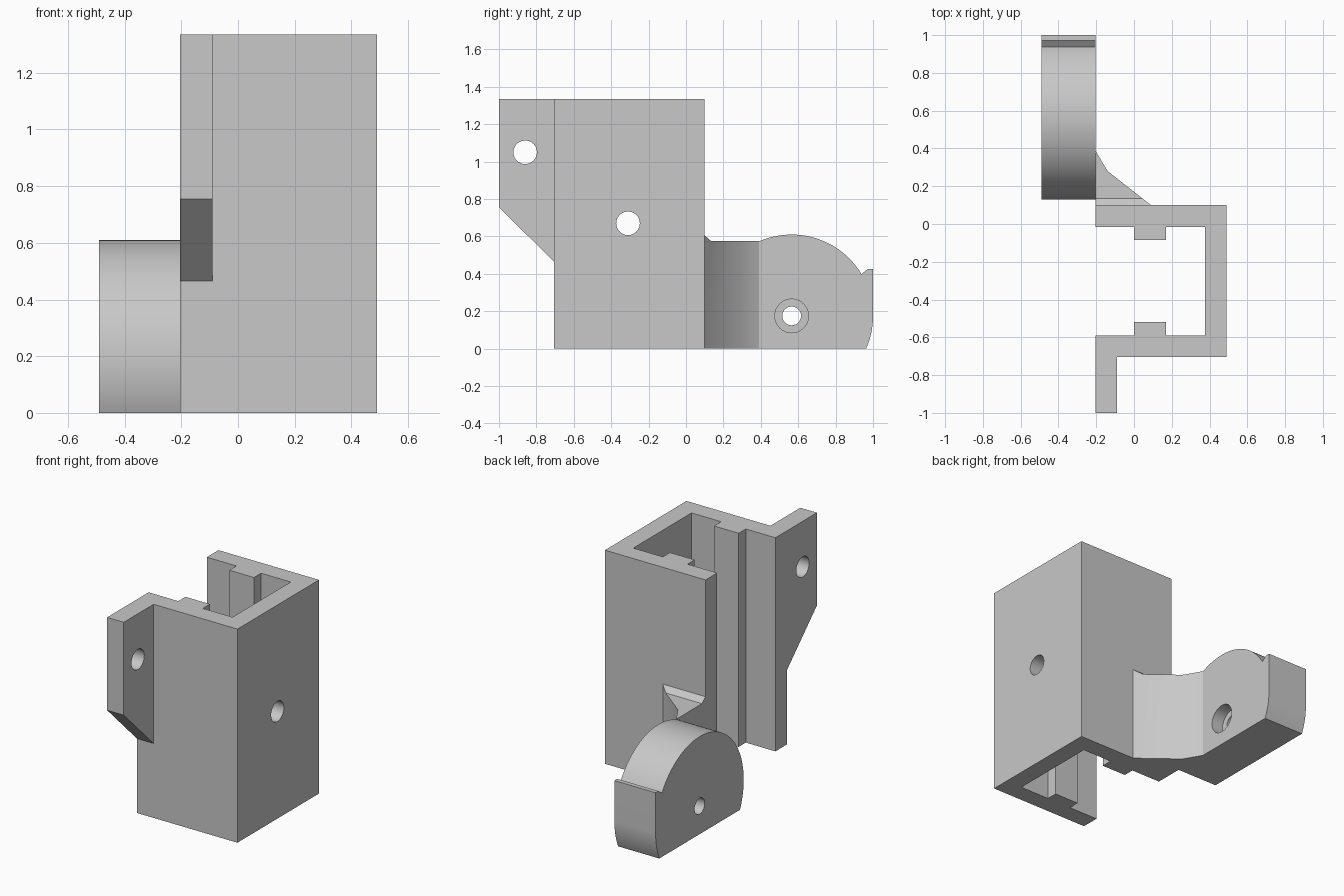
import bpy, bmesh
from math import cos, sin, pi, radians, atan2
from mathutils import Vector

if "Cube" in bpy.data.objects:
    bpy.data.objects.remove(bpy.data.objects["Cube"])

GREY = (0.58, 0.58, 0.58, 1)
mat = bpy.data.materials.new("plain grey")
mat.use_nodes = True
mat.diffuse_color = GREY
mat.node_tree.nodes["Principled BSDF"].inputs["Base Color"].default_value = GREY


def prism(name, points, low, high, axis):
    """Extrude a profile: (x, y) points along z, or (y, z) points along x."""
    place = (lambda a, b: (a, b, low)) if axis == "z" else (lambda a, b: (low, a, b))
    shift = Vector((0, 0, high - low)) if axis == "z" else Vector((high - low, 0, 0))
    bm = bmesh.new()
    face = bm.faces.new([bm.verts.new(place(a, b)) for a, b in points])
    new = bmesh.ops.extrude_face_region(bm, geom=[face])["geom"]
    bmesh.ops.translate(bm, vec=shift, verts=[v for v in new if isinstance(v, bmesh.types.BMVert)])
    bmesh.ops.recalc_face_normals(bm, faces=bm.faces)
    mesh = bpy.data.meshes.new(name)
    bm.to_mesh(mesh)
    bm.free()
    mesh.materials.append(mat)
    obj = bpy.data.objects.new(name, mesh)
    bpy.context.collection.objects.link(obj)
    return obj


def arc(y, z, r, start, end, steps):
    angles = [start + (end - start) * i / steps for i in range(steps + 1)]
    return [(y + r * cos(a), z + r * sin(a)) for a in angles]


def combine(obj, tool, operation):
    """Apply a boolean and remove the helper."""
    tool.hide_render = True
    mod = obj.modifiers.new("boolean", "BOOLEAN")
    mod.operation, mod.object, mod.solver = operation, tool, "EXACT"
    graph = bpy.context.evaluated_depsgraph_get()
    mesh = bpy.data.meshes.new_from_object(obj.evaluated_get(graph))
    obj.modifiers.clear()
    obj.data = mesh
    bpy.data.objects.remove(tool)


def bore(obj, y, z, r, low, high):
    combine(obj, prism("bore_cutter", arc(y, z, r, 0, 2 * pi, 48)[:-1], low, high, "x"), "DIFFERENCE")


# Main dimensions
LEFT, RIGHT, FRONT, BACK = -0.205, 0.49, -0.705, 0.10
WALL, RIB, TOP = 0.115, 0.07, 1.335
MIDDLE = (FRONT + BACK) / 2

# C-shaped channel with an inner rib on each side wall, mirrored about its middle
half = [(RIGHT, FRONT), (LEFT, FRONT), (LEFT, FRONT + WALL), (0, FRONT + WALL),
        (0, FRONT + WALL + RIB), (0.17, FRONT + WALL + RIB), (0.17, FRONT + WALL),
        (RIGHT - WALL, FRONT + WALL)]
channel = prism("channel", half + [(x, 2 * MIDDLE - y) for x, y in reversed(half)], 0, TOP, "z")
bore(channel, -0.31, 0.67, 0.063, 0.3, 0.6)

# Mounting flange with a sloping lower edge
flange = prism("mounting_flange", [(-1, TOP), (-1, 0.755), (FRONT, 0.465), (FRONT, TOP)],
               LEFT, LEFT + WALL, "x")
bore(flange, -0.86, 1.05, 0.063, -0.4, 0.1)

# Rounded lug with a flat base and an end stop
CY, CZ, R = 0.565, 0.175, 0.435
low_angle = -atan2(CZ, (R * R - CZ * CZ) ** 0.5)
notch = radians(31)
lug_profile = (arc(CY, CZ, R, low_angle, 0, 10) + [(1, 0.425), (0.972, 0.425)]
               + arc(CY, CZ, R, notch, pi - low_angle, 64))
lug = prism("rounded_lug", lug_profile, -0.49, LEFT, "x")
bore(lug, CY, CZ, 0.05, -0.6, 0)
bore(lug, CY, CZ, 0.09, LEFT - 0.08, 0)

# Gusset joining lug and channel, with a small fillet against the wall
gusset = prism("gusset", [(LEFT, BACK), (0.09, BACK), (-0.14, 0.28), (LEFT, 0.39)], 0, 0.7, "z")
limit = prism("gusset_limit", [(0, -0.1), (0.5, -0.1), (0.5, 0.575), (0.135, 0.575),
                               (BACK, 0.605), (0, 0.69)], -0.5, 0.5, "x")
combine(gusset, limit, "INTERSECT")

# Smooth curved faces, keep edges sharp
bpy.ops.object.select_all(action="DESELECT")
for obj in (channel, flange, lug, gusset):
    obj.select_set(True)
bpy.context.view_layer.objects.active = channel
bpy.ops.object.shade_smooth_by_angle(angle=radians(28))
